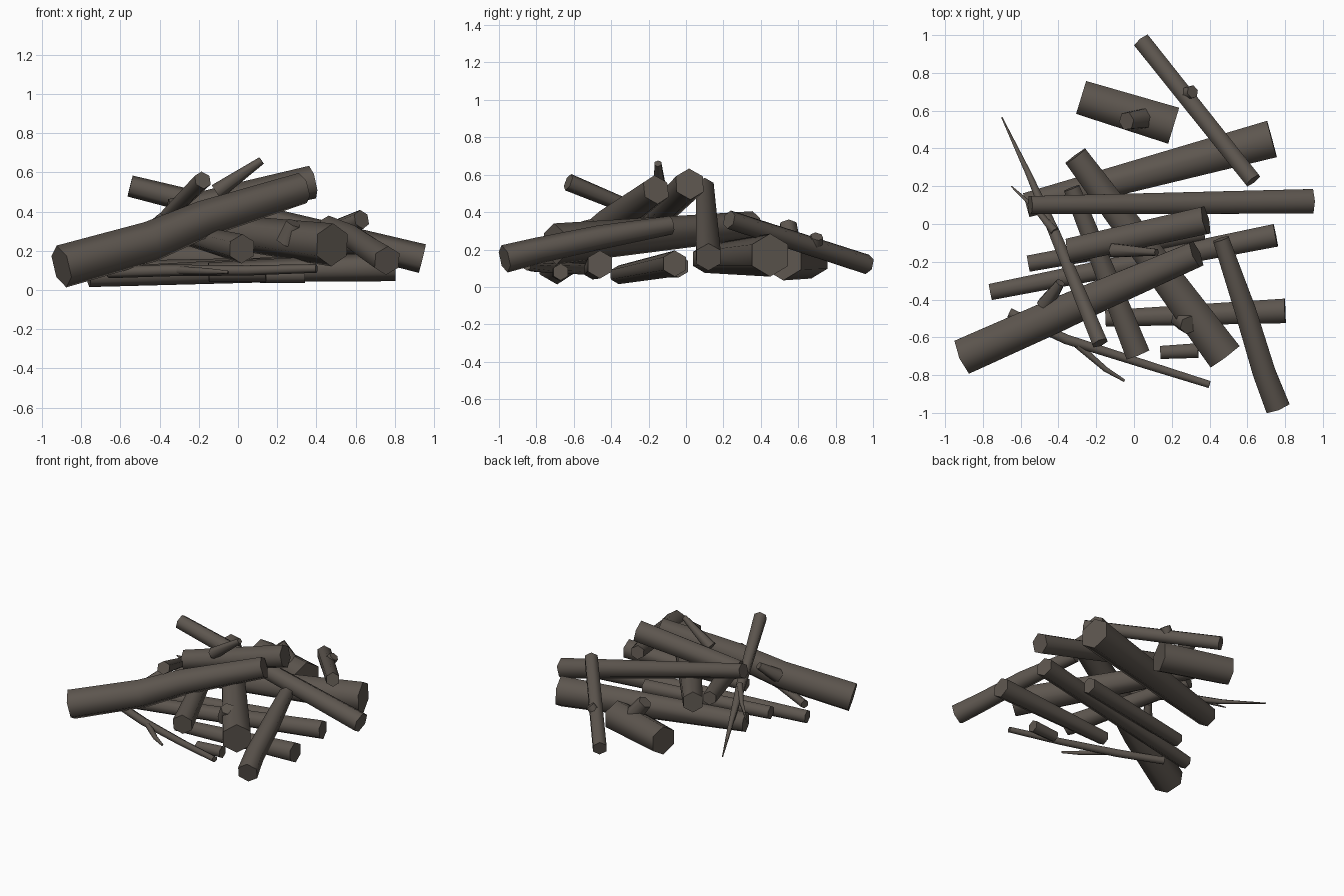
import bpy, bmesh, math
from mathutils import Vector

bark = bpy.data.materials.new("dark_bark")
bark.diffuse_color = (0.11, 0.093, 0.078, 1)


def limb(name, *path, sides=6):
    """Tapered tube along (x, y, z, radius) stations with flat end caps."""
    bm = bmesh.new()
    pts = [Vector(p[:3]) for p in path]
    rings = []
    for i, p in enumerate(pts):
        d = (pts[min(i + 1, len(pts) - 1)] - pts[max(i - 1, 0)]).normalized()
        side = d.cross(Vector((0, 0, 1))).normalized()
        up = side.cross(d)
        ring = []
        for k in range(sides):
            a = math.tau * k / sides
            ring.append(bm.verts.new(p + path[i][3] * (up * math.cos(a) + side * math.sin(a))))
        rings.append(ring)
    for a, b in zip(rings, rings[1:]):
        for k in range(sides):
            j = (k + 1) % sides
            bm.faces.new((a[k], a[j], b[j], b[k]))
    bm.faces.new(rings[0])
    bm.faces.new(rings[-1])
    bmesh.ops.recalc_face_normals(bm, faces=bm.faces)
    me = bpy.data.meshes.new(name)
    bm.to_mesh(me)
    bm.free()
    me.materials.append(bark)
    ob = bpy.data.objects.new(name, me)
    bpy.context.collection.objects.link(ob)
    bpy.ops.object.select_all(action='DESELECT')
    ob.select_set(True)
    bpy.context.view_layer.objects.active = ob
    # round sides, crisp end caps
    bpy.ops.object.shade_smooth_by_angle(angle=math.radians(68))


# Bottom layer lying on the ground
limb("ground_log_long", (-0.76, -0.36, 0.065, 0.05), (0.75, -0.06, 0.125, 0.07))
limb("ground_log_short", (-0.56, -0.21, 0.10, 0.05), (0.37, -0.04, 0.11, 0.06))
limb("ground_log_front", (-0.15, -0.50, 0.09, 0.05), (0.80, -0.46, 0.12, 0.075))
limb("ground_log_back", (-0.57, 0.10, 0.15, 0.075), (0.73, 0.45, 0.17, 0.115))
limb("thick_stump", (-0.28, 0.67, 0.15, 0.105), (0.21, 0.52, 0.15, 0.115))
limb("stump_knot", (0.06, 0.56, 0.20, 0.06), (-0.04, 0.545, 0.33, 0.05))
limb("small_chunk", (0.14, -0.68, 0.075, 0.04), (0.34, -0.67, 0.08, 0.045))

# Crossing middle layer
limb("cross_log_thick", (-0.31, 0.36, 0.33, 0.075), (0.48, -0.70, 0.23, 0.11))
limb("cross_log_knot", (0.25, -0.50, 0.24, 0.06), (0.29, -0.535, 0.34, 0.05))
limb("cross_log_thin", (-0.33, 0.19, 0.30, 0.05), (0.02, -0.69, 0.21, 0.075))
limb("long_log", (-0.55, 0.10, 0.53, 0.055), (0.94, 0.12, 0.16, 0.075))
limb("bent_log", (0.76, -0.97, 0.15, 0.075), (0.69, -0.79, 0.195, 0.07),
     (0.59, -0.46, 0.265, 0.065), (0.46, -0.08, 0.33, 0.05))
limb("leaning_log", (0.04, 0.97, 0.12, 0.053), (0.63, 0.23, 0.36, 0.05))
limb("leaning_log_knot", (0.26, 0.685, 0.20, 0.04), (0.31, 0.70, 0.27, 0.036))

# Top layer
limb("main_log", (-0.90, -0.70, 0.12, 0.11), (-0.45, -0.50, 0.245, 0.105),
     (-0.18, -0.38, 0.36, 0.095), (0.33, -0.16, 0.52, 0.08))
limb("main_log_knot", (-0.47, -0.43, 0.27, 0.05), (-0.39, -0.31, 0.37, 0.026))
limb("top_log", (-0.34, -0.14, 0.39, 0.075), (0.38, 0.02, 0.55, 0.085))
limb("top_log_spike", (-0.11, -0.14, 0.50, 0.042), (0.12, -0.15, 0.66, 0.02))

# Thin branches and twigs
limb("pointed_branch", (-0.18, -0.63, 0.56, 0.047), (-0.42, -0.05, 0.32, 0.034),
     (-0.56, 0.27, 0.19, 0.018), (-0.70, 0.565, 0.10, 0.004))
limb("pointed_branch_twig", (-0.42, -0.04, 0.34, 0.026), (-0.52, 0.08, 0.27, 0.015),
     (-0.65, 0.20, 0.21, 0.004))
limb("low_branch", (-0.66, -0.47, 0.09, 0.03), (-0.36, -0.61, 0.10, 0.03),
     (0.05, -0.74, 0.10, 0.026), (0.40, -0.85, 0.11, 0.022))
limb("low_branch_twig", (-0.30, -0.64, 0.10, 0.022), (-0.15, -0.77, 0.095, 0.016),
     (-0.05, -0.83, 0.09, 0.008))
